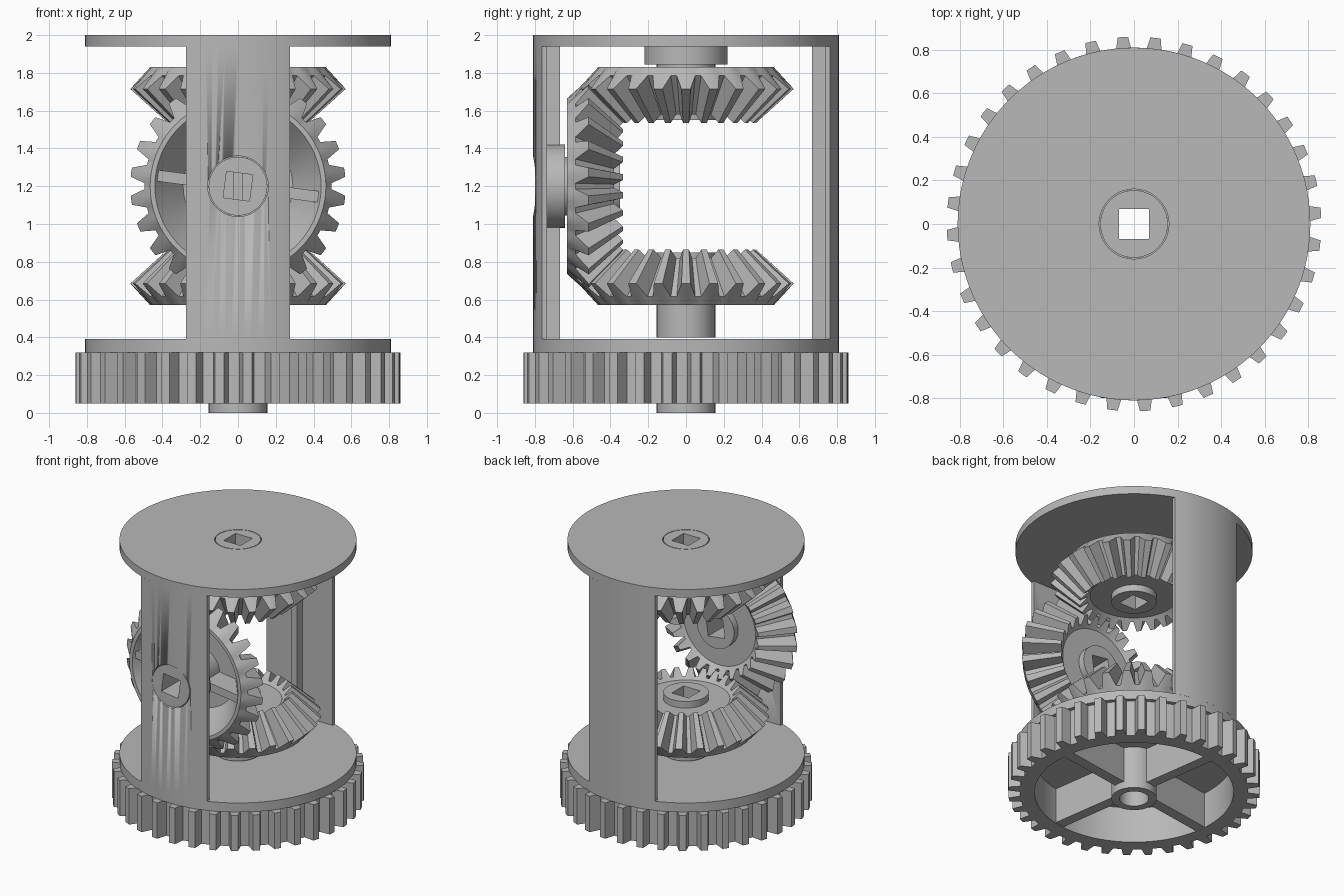
import bpy, bmesh
from math import sin, cos, pi, radians
from mathutils import Matrix, Vector

if "Cube" in bpy.data.objects:
    bpy.data.objects.remove(bpy.data.objects["Cube"], do_unlink=True)

grey = bpy.data.materials.new("plain_grey")
grey.use_nodes = True
grey.diffuse_color = (0.48, 0.48, 0.48, 1)
grey.node_tree.nodes["Principled BSDF"].inputs["Base Color"].default_value = grey.diffuse_color

CENTRE = 1.2          # height where the three bevel axes meet
DISC_R = 0.81
HUB_R = 0.155


def finish(name, bm, matrix=Matrix()):
    """Turn a bmesh into a named grey object."""
    bmesh.ops.recalc_face_normals(bm, faces=bm.faces)
    bm.transform(matrix)
    mesh = bpy.data.meshes.new(name)
    bm.to_mesh(mesh)
    bm.free()
    mesh.materials.append(grey)
    obj = bpy.data.objects.new(name, mesh)
    bpy.context.collection.objects.link(obj)
    bpy.ops.object.select_all(action="DESELECT")
    obj.select_set(True)
    bpy.context.view_layer.objects.active = obj
    bpy.ops.object.shade_smooth_by_angle(angle=radians(20))
    return obj


def skin(name, loops, matrix=Matrix()):
    """Join equal-length loops into one closed ring-shaped solid."""
    bm = bmesh.new()
    rows = [[bm.verts.new(p) for p in loop] for loop in loops]
    n = len(rows[0])
    for i, row in enumerate(rows):
        after = rows[(i + 1) % len(rows)]
        for j in range(n):
            k = (j + 1) % n
            bm.faces.new((row[j], row[k], after[k], after[j]))
    return finish(name, bm, matrix)


def circle(r, h, angles):
    return [Vector((r * cos(a), r * sin(a), h)) for a in angles]


def square(half, h, angles):
    return [Vector((cos(a), sin(a), 0)) * (half / max(abs(cos(a)), abs(sin(a)))) + Vector((0, 0, h))
            for a in angles]


def tube(name, inner, outer, low, high, matrix=Matrix()):
    turn = [2 * pi * i / 96 for i in range(96)]
    corners = ((inner, low), (outer, low), (outer, high), (inner, high))
    return skin(name, [circle(r, h, turn) for r, h in corners], matrix)


def prism(name, outline, low, high, matrix=Matrix()):
    """Extrude a flat outline from low to high along z."""
    bm = bmesh.new()
    base = bm.faces.new([bm.verts.new((x, y, low)) for x, y in outline])
    new = bmesh.ops.extrude_face_region(bm, geom=[base])["geom"]
    verts = [v for v in new if isinstance(v, bmesh.types.BMVert)]
    bmesh.ops.translate(bm, verts=verts, vec=(0, 0, high - low))
    return finish(name, bm, matrix)


def tooth_steps(count, tip, root):
    """Angles and tip/root flags around a toothed wheel."""
    pitch = 2 * pi / count
    shape = ((-root, 0), (-tip, 1), (0, 1), (tip, 1), (root, 0))
    return [((i + a) * pitch, t) for i in range(count) for a, t in shape]


# bevel gears: toothed cone, hollow back, hub with square bore
def bevel_gear(name, matrix):
    steps = tooth_steps(24, 0.16, 0.38)
    angles = [a for a, _ in steps]

    def teeth(scale):
        return [Vector((r * cos(a), r * sin(a), h)) * scale
                for a, t in steps for r, h in [((0.495, 0.585), (0.57, 0.515))[t]]]

    def ring(r, h):
        return circle(r, h, angles)

    skin(name, [
        teeth(1), teeth(0.65),
        ring(0.30, 0.40), ring(HUB_R, 0.40), ring(HUB_R, 0.35),
        square(0.07, 0.35, angles), square(0.07, 0.80, angles),
        ring(HUB_R, 0.80), ring(HUB_R, 0.44), ring(0.29, 0.44),
        ring(0.44, 0.63), ring(0.465, 0.63)], matrix)

    wedge = ((0.14, 0.43), (0.30, 0.43), (0.435, 0.615), (0.14, 0.615))
    for i in range(4):
        place = matrix @ Matrix.Rotation(i * pi / 2, 4, "Z") @ Matrix.Rotation(pi / 2, 4, "X")
        prism(f"{name}_spoke_{i + 1}", wedge, -0.03, 0.03, place)


at_centre = Matrix.Translation((0, 0, CENTRE))
facing_front = at_centre @ Matrix.Rotation(pi / 2, 4, "X")
bevel_gear("upper_bevel_gear", at_centre)
bevel_gear("lower_bevel_gear", at_centre @ Matrix.Rotation(pi, 4, "X"))
bevel_gear("side_bevel_gear", facing_front @ Matrix.Rotation(radians(-7.5), 4, "Z"))

# cage discs and bearing collars
tube("top_disc", 0.16, DISC_R, 1.94, 2.0)
tube("base_disc", 0.10, DISC_R, 0.32, 0.39)
tube("top_collar", 0.16, 0.22, 1.845, 1.945)
tube("side_collar", 0.16, 0.22, 0.64, 0.74, facing_front)

# pillars: curved outside, flat inside with a slim rib
half = 0.275
arc = [-half + 2 * half * i / 16 for i in range(17)]
pillar = [(x, (DISC_R ** 2 - x * x) ** 0.5) for x in arc]
inside = [(half, 0.735), (0.025, 0.735), (0.025, 0.667)]
pillar += inside + [(-x, y) for x, y in reversed(inside)]
prism("back_pillar", pillar, 0.39, 1.94)
front = prism("front_pillar", pillar, 0.39, 1.94, Matrix.Rotation(pi, 4, "Z"))

# bearing hole in the front pillar
turn = [2 * pi * i / 64 for i in range(64)]
cutter = prism("hole_cutter", [(0.16 * cos(a), 0.16 * sin(a)) for a in turn], 0.5, 1.0, facing_front)
cutter.hide_render = True
cut = front.modifiers.new("hole", "BOOLEAN")
cut.operation = "DIFFERENCE"
cut.solver = "EXACT"
cut.object = cutter
bpy.context.view_layer.objects.active = front
bpy.ops.object.modifier_apply(modifier="hole")
bpy.data.objects.remove(cutter, do_unlink=True)

# spur gear under the base: toothed rim, hub and spokes
steps = tooth_steps(36, 0.16, 0.29)
angles = [a for a, _ in steps]
phase = Matrix.Rotation(radians(3.4), 4, "Z")


def spur_teeth(h):
    return [Vector(((0.86 if t else 0.78) * cos(a), (0.86 if t else 0.78) * sin(a), h)) for a, t in steps]


skin("spur_gear_rim", [spur_teeth(0.05), spur_teeth(0.32),
                       circle(0.68, 0.32, angles), circle(0.68, 0.05, angles)], phase)
tube("spur_gear_hub", 0.10, HUB_R, 0.0, 0.32)
bar = ((0.14, -0.04), (0.70, -0.04), (0.70, 0.04), (0.14, 0.04))
for i in range(4):
    prism(f"spur_gear_spoke_{i + 1}", bar, 0.055, 0.32, Matrix.Rotation(radians(8.4 + 90 * i), 4, "Z"))
